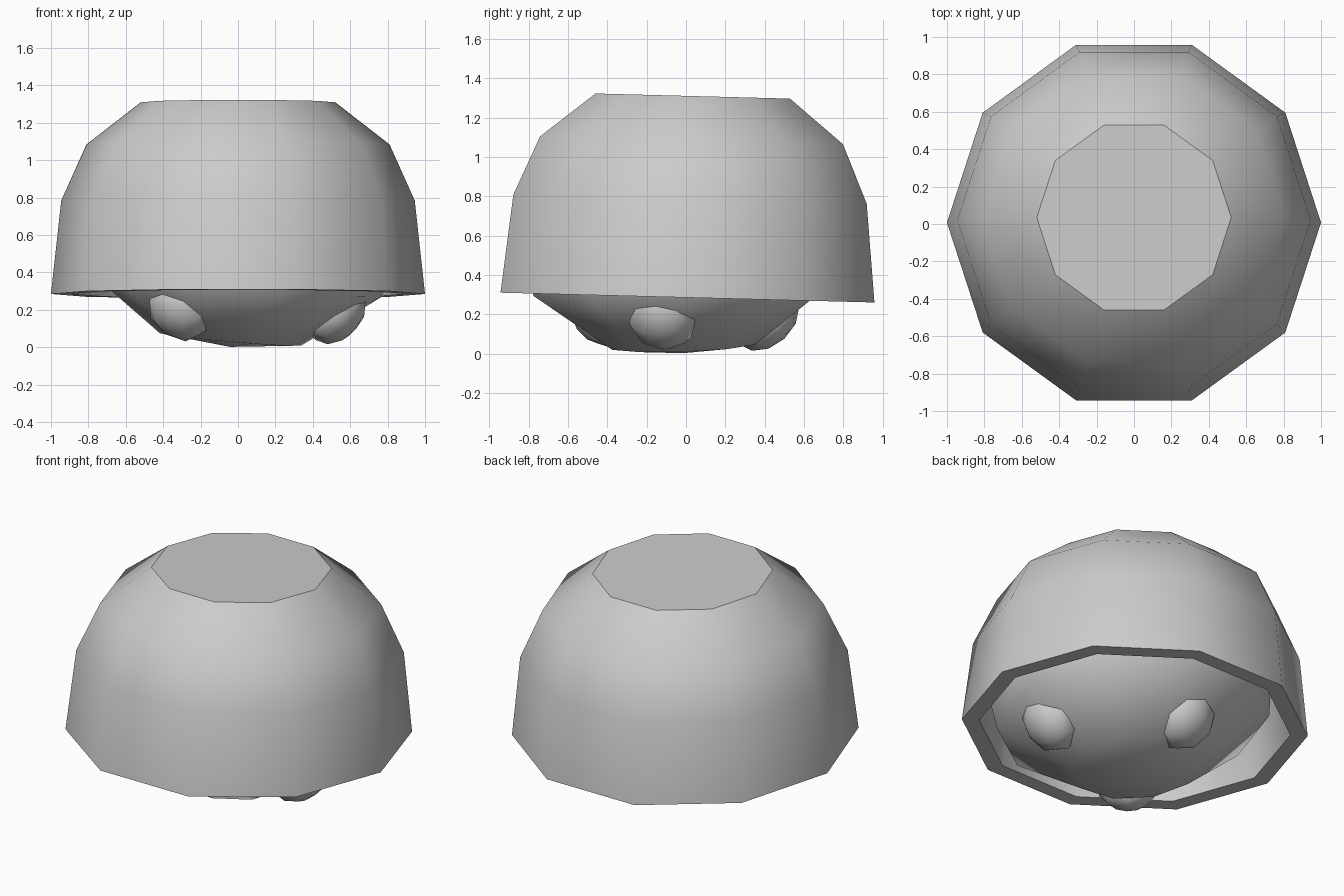
import bpy, bmesh, math
from mathutils import Matrix, Vector

cube = bpy.data.objects.get("Cube")
if cube:
    bpy.data.objects.remove(cube, do_unlink=True)

grey = bpy.data.materials.new("light_grey")
grey.use_nodes = True
grey.diffuse_color = (0.6, 0.6, 0.6, 1)
grey.node_tree.nodes["Principled BSDF"].inputs["Base Color"].default_value = (0.6, 0.6, 0.6, 1)


def finish(name, bm, matrix, angle):
    """Turn a bmesh into a shaded, coloured object."""
    bmesh.ops.recalc_face_normals(bm, faces=bm.faces)
    bm.transform(matrix)
    mesh = bpy.data.meshes.new(name)
    bm.to_mesh(mesh)
    bm.free()
    mesh.materials.append(grey)
    obj = bpy.data.objects.new(name, mesh)
    bpy.context.collection.objects.link(obj)
    bpy.ops.object.select_all(action='DESELECT')
    obj.select_set(True)
    bpy.context.view_layer.objects.active = obj
    bpy.ops.object.shade_smooth_by_angle(angle=math.radians(angle))
    return obj


def lathe(profile, sides=10):
    """Rings of a (radius, height) profile; a zero radius makes a pole, open ends are capped."""
    bm = bmesh.new()
    rings = []
    for r, z in profile:
        count = sides if r else 1
        rings.append([bm.verts.new((r * math.cos(math.tau * i / sides),
                                    r * math.sin(math.tau * i / sides), z))
                      for i in range(count)])
    for a, b in zip(rings, rings[1:]):
        for i in range(sides):
            j = (i + 1) % sides
            corners = [a[i % len(a)], a[j % len(a)], b[j % len(b)], b[i % len(b)]]
            bm.faces.new(list(dict.fromkeys(corners)))
    for ring in (rings[0], rings[-1]):
        if len(ring) > 1:
            bm.faces.new(ring)
    return bm


# Hollow ten-sided cap: inner wall from its ceiling down, rim, then outer wall up
cap = lathe([(0.46, 1.21), (0.73, 1.02), (0.85, 0.76), (0.9, 0.285),
             (1.0, 0.285), (0.945, 0.785), (0.81, 1.085), (0.52, 1.31)])
finish("cap", cap, Matrix.Rotation(math.radians(-1.5), 4, 'X'), 37.5)

# Rounded body hanging out of the cap, slightly tilted
body = lathe([(0, 0), (0.38, 0.04), (0.79, 0.34), (0.83, 0.62), (0.6, 0.95), (0, 1.08)])
tilt = Matrix.Rotation(math.radians(5), 4, 'Y') @ Matrix.Rotation(math.radians(2), 4, 'X')
pivot = Matrix.Translation((0, -0.03, 0.5))
finish("body", body, pivot @ tilt @ Matrix.Translation((0, 0, -0.5)), 60)

# Three stubby feet leaning outward
feet = {"left_foot": (0.53, -0.12, 0.185),
        "front_right_foot": (-0.31, -0.43, 0.2),
        "back_foot": (-0.04, 0.41, 0.175)}
for name, spot in feet.items():
    bm = bmesh.new()
    bmesh.ops.create_uvsphere(bm, u_segments=8, v_segments=6, radius=0.18)
    outward = Vector((spot[0], spot[1], -0.45))
    matrix = (Matrix.Translation(spot) @ outward.to_track_quat('Z', 'Y').to_matrix().to_4x4()
              @ Matrix.Diagonal((1, 1.05, 0.75, 1)))
    finish(name, bm, matrix, 60)
